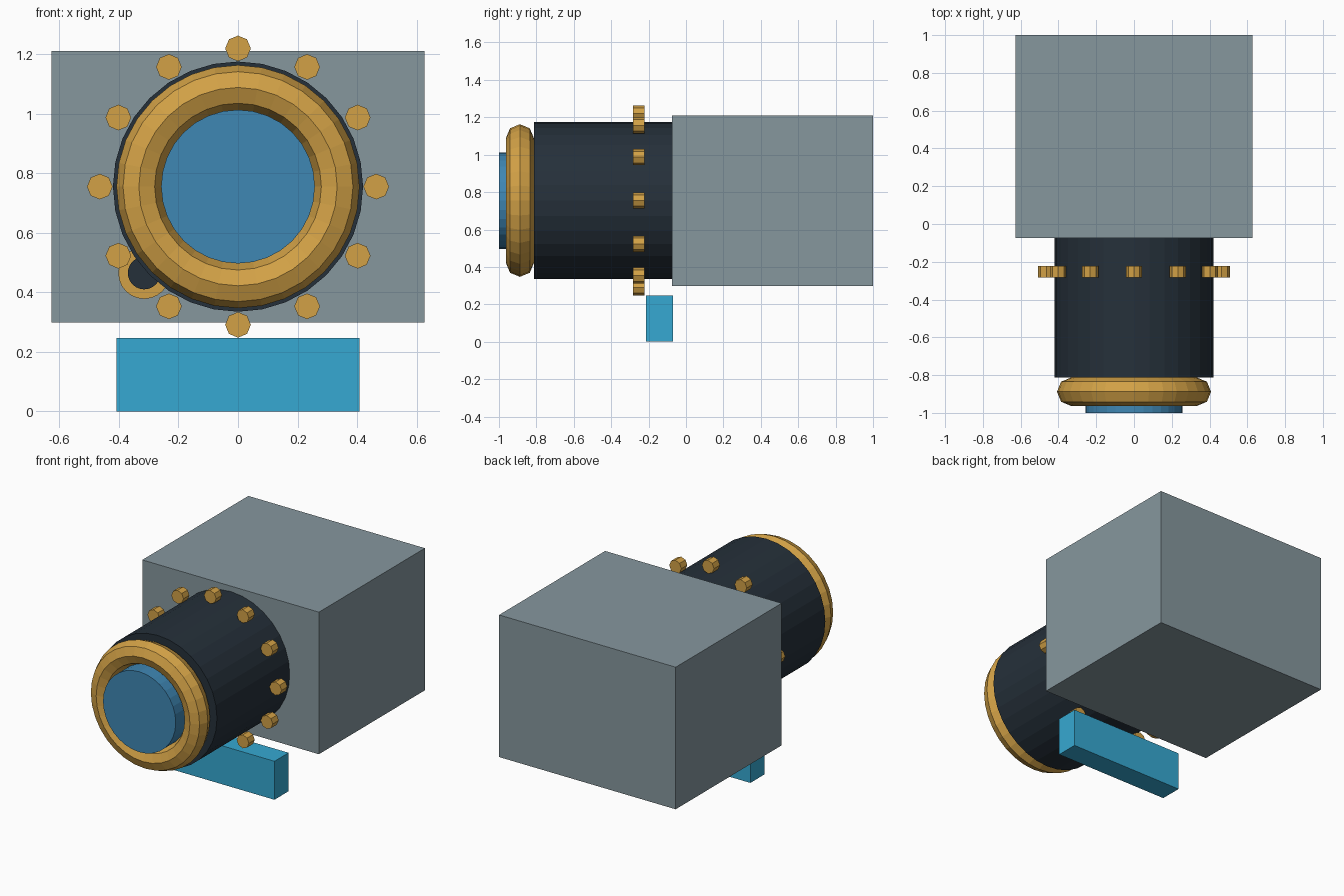
import bpy
import math
from mathutils import Matrix

cube = bpy.data.objects.get("Cube")
if cube:
    bpy.data.objects.remove(cube, do_unlink=True)


def material(name, hex_code):
    """Flat material from an sRGB hex code, stored as linear values."""
    srgb = [int(hex_code[i:i + 2], 16) / 255 for i in (0, 2, 4)]
    color = [((c + 0.055) / 1.055) ** 2.4 for c in srgb] + [1]
    mat = bpy.data.materials.new(name)
    mat.use_nodes = True
    mat.diffuse_color = color
    bsdf = next(n for n in mat.node_tree.nodes if n.type == 'BSDF_PRINCIPLED')
    bsdf.inputs["Base Color"].default_value = color
    return mat


GREY = material("body grey", "86979E")
NAVY = material("barrel navy", "25303A")
GOLD = material("brass", "D2A146")
LENS = material("lens blue", "3F87B4")
CYAN = material("base cyan", "36A9D2")

AXIS_Z = 0.755          # height of the barrel axis
FACE_FRONT = Matrix.Rotation(math.pi / 2, 4, 'X')


def finish(name, mat):
    obj = bpy.context.object
    obj.name = obj.data.name = name
    obj.data.materials.clear()
    obj.data.materials.append(mat)
    return obj


def box(name, mat, x, y0, y1, z0, z1):
    """Box symmetric in x, spanning the given y and z ranges."""
    bpy.ops.mesh.primitive_cube_add(size=1)
    obj = finish(name, mat)
    obj.data.transform(Matrix.Diagonal((2 * x, y1 - y0, z1 - z0, 1)))
    obj.location = (0, (y0 + y1) / 2, (z0 + z1) / 2)


def cylinder(name, mat, radius, y0, y1, x=0, z=AXIS_Z, sides=32):
    """Cylinder lying along y."""
    bpy.ops.mesh.primitive_cylinder_add(vertices=sides, radius=radius, depth=y1 - y0)
    obj = finish(name, mat)
    obj.data.transform(FACE_FRONT)
    obj.location = (x, (y0 + y1) / 2, z)


# Main body and base bar
box("body", GREY, 0.627, -0.075, 1.0, 0.298, 1.21)
box("base_bar", CYAN, 0.408, -0.213, -0.07, 0, 0.247)

# Barrel, lens and rim
cylinder("barrel", NAVY, 0.42, -0.813, -0.07)
cylinder("lens", LENS, 0.258, -1.0, -0.8)
bpy.ops.mesh.primitive_torus_add(major_radius=0.333, minor_radius=0.075,
                                 major_segments=32, minor_segments=8)
rim = finish("lens_rim", GOLD)
rim.data.transform(FACE_FRONT)
rim.location = (0, -0.888, AXIS_Z)

# Ring of studs around the barrel
STUDS = 12
for i in range(STUDS):
    a = i * math.tau / STUDS
    cylinder(f"stud_{i + 1}", GOLD, 0.043, -0.283, -0.223,
             0.464 * math.cos(a), AXIS_Z + 0.464 * math.sin(a), sides=8)

# Small side knob tucked against the body
cylinder("knob", GOLD, 0.087, -0.2, -0.07, -0.315, 0.465, sides=24)
cylinder("knob_cap", NAVY, 0.055, -0.23, -0.19, -0.315, 0.465, sides=24)
